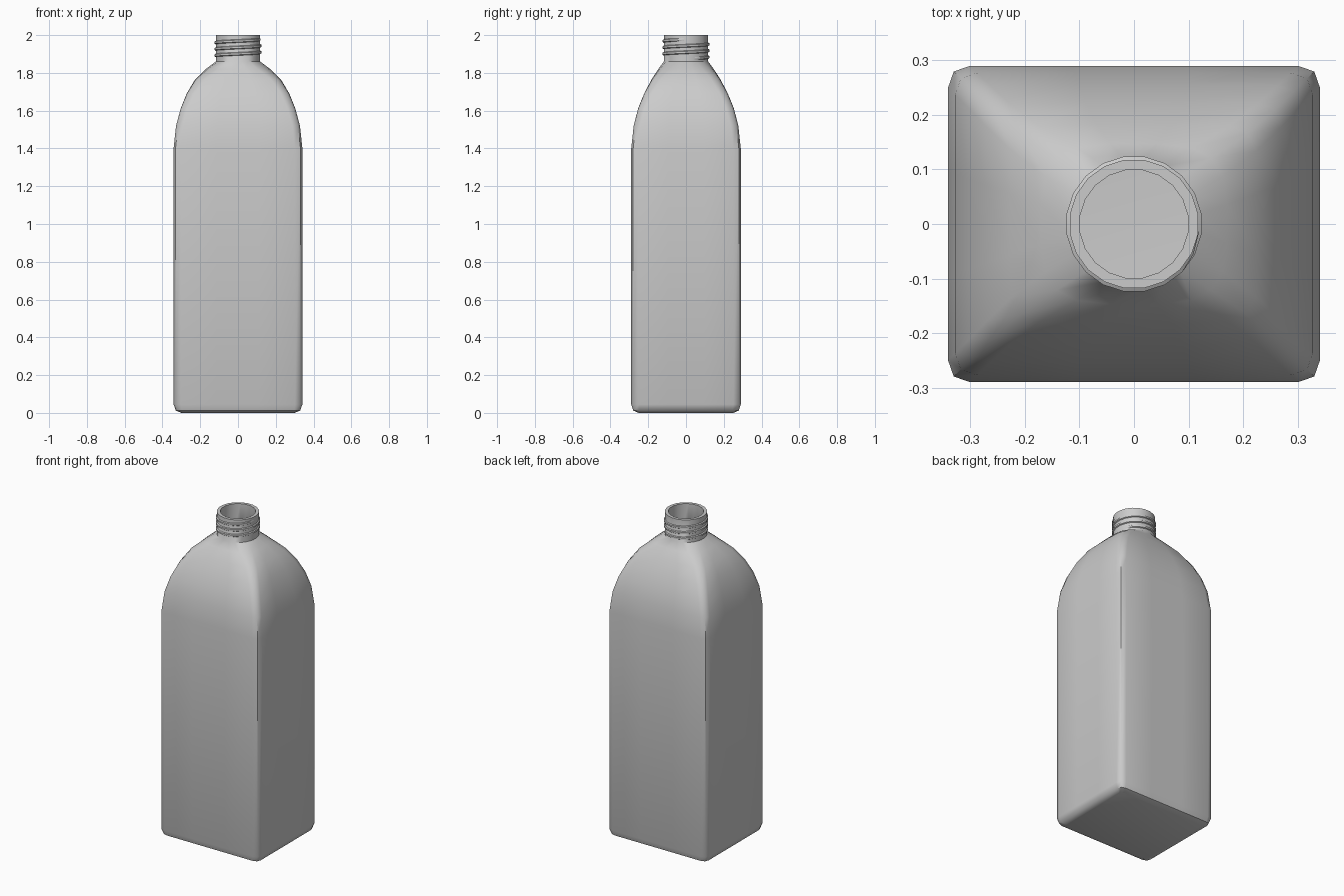
import bpy, bmesh, math

if "Cube" in bpy.data.objects:
    bpy.data.objects.remove(bpy.data.objects["Cube"])

SIDES = 20
WALL = 0.019


def ring_points(hx, hy, z, r, t):
    """Rounded rectangle (t=0) blended to an ellipse (t=1), 5 points per quadrant."""
    k = r * 0.26
    quad = [(hx, hy * 0.33), (hx, hy - r), (hx - k, hy - k), (hx - r, hy), (hx * 0.33, hy)]
    pts = []
    for q, (sx, sy) in enumerate([(1, 1), (-1, 1), (-1, -1), (1, -1)]):
        order = quad if q % 2 == 0 else quad[::-1]
        for i, (x, y) in enumerate(order):
            a = math.radians(9 + 18 * (q * 5 + i))
            pts.append(((1 - t) * x * sx + t * hx * math.cos(a),
                        (1 - t) * y * sy + t * hy * math.sin(a), z))
    return pts


def finish(bm, name, angle):
    bmesh.ops.recalc_face_normals(bm, faces=bm.faces)
    me = bpy.data.meshes.new(name)
    bm.to_mesh(me)
    bm.free()
    ob = bpy.data.objects.new(name, me)
    bpy.context.collection.objects.link(ob)
    bpy.ops.object.select_all(action='DESELECT')
    ob.select_set(True)
    bpy.context.view_layer.objects.active = ob
    bpy.ops.object.shade_smooth_by_angle(angle=math.radians(angle))
    return ob


# Bottle shell: half width, half depth, height, corner radius, roundness
body = [
    (0.300, 0.250, 0.000, 0.02, 0),
    (0.329, 0.279, 0.012, 0.032, 0),
    (0.341, 0.290, 0.045, 0.04, 0),
    (0.341, 0.290, 1.400, 0.04, 0),
    (0.328, 0.277, 1.520, 0.04, 0),
    (0.304, 0.254, 1.610, 0.04, 0.01),
    (0.272, 0.222, 1.690, 0.04, 0.04),
    (0.228, 0.183, 1.765, 0.04, 0.15),
    (0.172, 0.148, 1.820, 0.04, 0.5),
    (0.119, 0.119, 1.860, 0.04, 1),
]
neck = [(0.119, 0.119, 2.0, 0.04, 1), (0.100, 0.100, 2.0, 0.04, 1)]
inner = [(hx - WALL, hy - WALL, max(z, WALL + z * 0.5), r, t)
         for hx, hy, z, r, t in reversed(body)]

bm = bmesh.new()
loops = [[bm.verts.new(p) for p in ring_points(*row)] for row in body + neck + inner]
for a, b in zip(loops, loops[1:]):
    for i in range(SIDES):
        j = (i + 1) % SIDES
        bm.faces.new((a[i], a[j], b[j], b[i]))
bm.faces.new(loops[0])
bm.faces.new(loops[-1])
finish(bm, "bottle", 48)

# Screw thread: tapered ridge wound around the neck
TURNS, Z0, PITCH = 3, 1.876, 0.034
bm = bmesh.new()
prev = None
total = TURNS * SIDES
for s in range(total + 1):
    a = math.radians(9 + 18 * s)
    fade = min(1, s / 3, (total - s) / 3)
    z = Z0 + PITCH * s / SIDES
    prof = [(0.115, -0.011), (0.117 + 0.008 * fade, -0.005),
            (0.117 + 0.008 * fade, 0.005), (0.115, 0.011)]
    cur = [bm.verts.new((r * math.cos(a), r * math.sin(a), z + dz)) for r, dz in prof]
    if prev:
        for i in range(4):
            j = (i + 1) % 4
            bm.faces.new((prev[i], prev[j], cur[j], cur[i]))
    else:
        bm.faces.new(cur)
    prev = cur
bm.faces.new(prev)
finish(bm, "screw_thread", 40)
